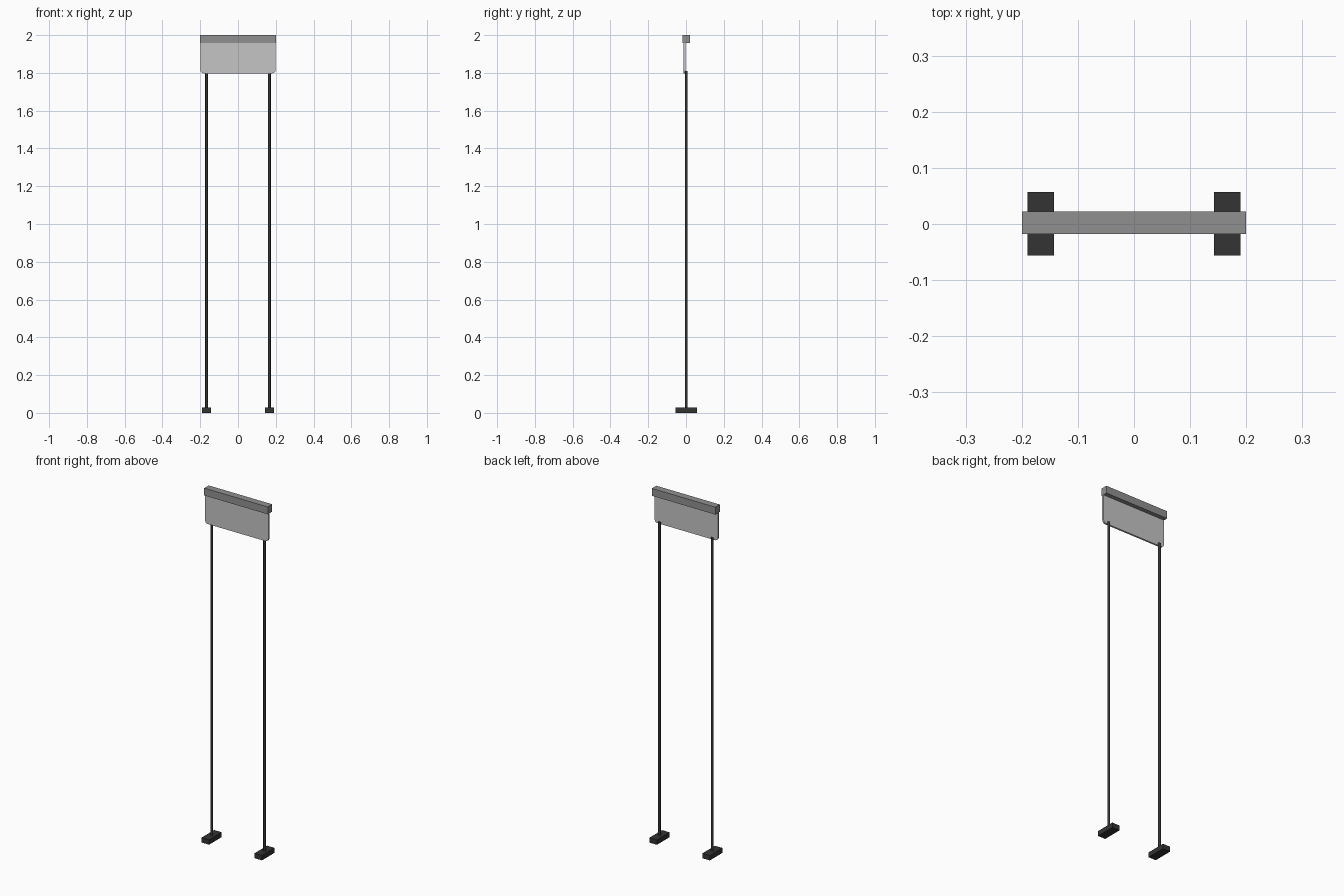
import bpy, bmesh, math

if "Cube" in bpy.data.objects:
    bpy.data.objects.remove(bpy.data.objects["Cube"])

def material(name, v):
    m = bpy.data.materials.new(name)
    m.diffuse_color = (v, v, v, 1)
    m.use_nodes = True
    m.node_tree.nodes["Principled BSDF"].inputs["Base Color"].default_value = m.diffuse_color
    return m

panel_grey = material("light grey", 0.56)
rail_grey = material("mid grey", 0.28)
dark = material("near black", 0.033)

def finish(name, bm, mat):
    bmesh.ops.recalc_face_normals(bm, faces=bm.faces)
    me = bpy.data.meshes.new(name)
    bm.to_mesh(me)
    bm.free()
    me.materials.append(mat)
    ob = bpy.data.objects.new(name, me)
    bpy.context.collection.objects.link(ob)
    return ob

def box(name, lo, hi, mat):
    bm = bmesh.new()
    bmesh.ops.create_cube(bm, size=1)
    for v in bm.verts:
        v.co = [(a + b) / 2 + c * (b - a) for a, b, c in zip(lo, hi, v.co)]
    return finish(name, bm, mat)

# Top rail, made of a front and a back clamping strip
box("rail_front", (-0.2, -0.018, 1.958), (0.2, 0.001, 2.0), rail_grey)
box("rail_back", (-0.2, 0.001, 1.958), (0.2, 0.022, 2.0), rail_grey)

# Sign panel with rounded bottom corners
r, w, z0, z1 = 0.018, 0.199, 1.798, 1.965
outline = [(-w, z1), (w, z1)]
for cx, start in ((w - r, 0), (r - w, -90)):
    for i in range(7):
        a = math.radians(start - 15 * i)
        outline.append((cx + r * math.cos(a), z0 + r + r * math.sin(a)))
bm = bmesh.new()
face = bm.faces.new([bm.verts.new((x, -0.012, z)) for x, z in outline])
ext = bmesh.ops.extrude_face_region(bm, geom=[face])
for v in ext["geom"]:
    if isinstance(v, bmesh.types.BMVert):
        v.co.y = -0.002
finish("sign_panel", bm, panel_grey)

# Poles and feet, one on each side
for side, s in (("left", -1), ("right", 1)):
    x = s * 0.1665
    box("foot_" + side, (x - 0.0235, -0.056, 0), (x + 0.0235, 0.057, 0.028), dark)
    bpy.ops.mesh.primitive_cylinder_add(vertices=16, radius=0.0072, depth=1.79,
                                        location=(x, 0.001, 0.915))
    pole = bpy.context.object
    pole.name = "pole_" + side
    pole.data.materials.append(dark)
    bpy.ops.object.shade_smooth_by_angle(angle=math.radians(35))
